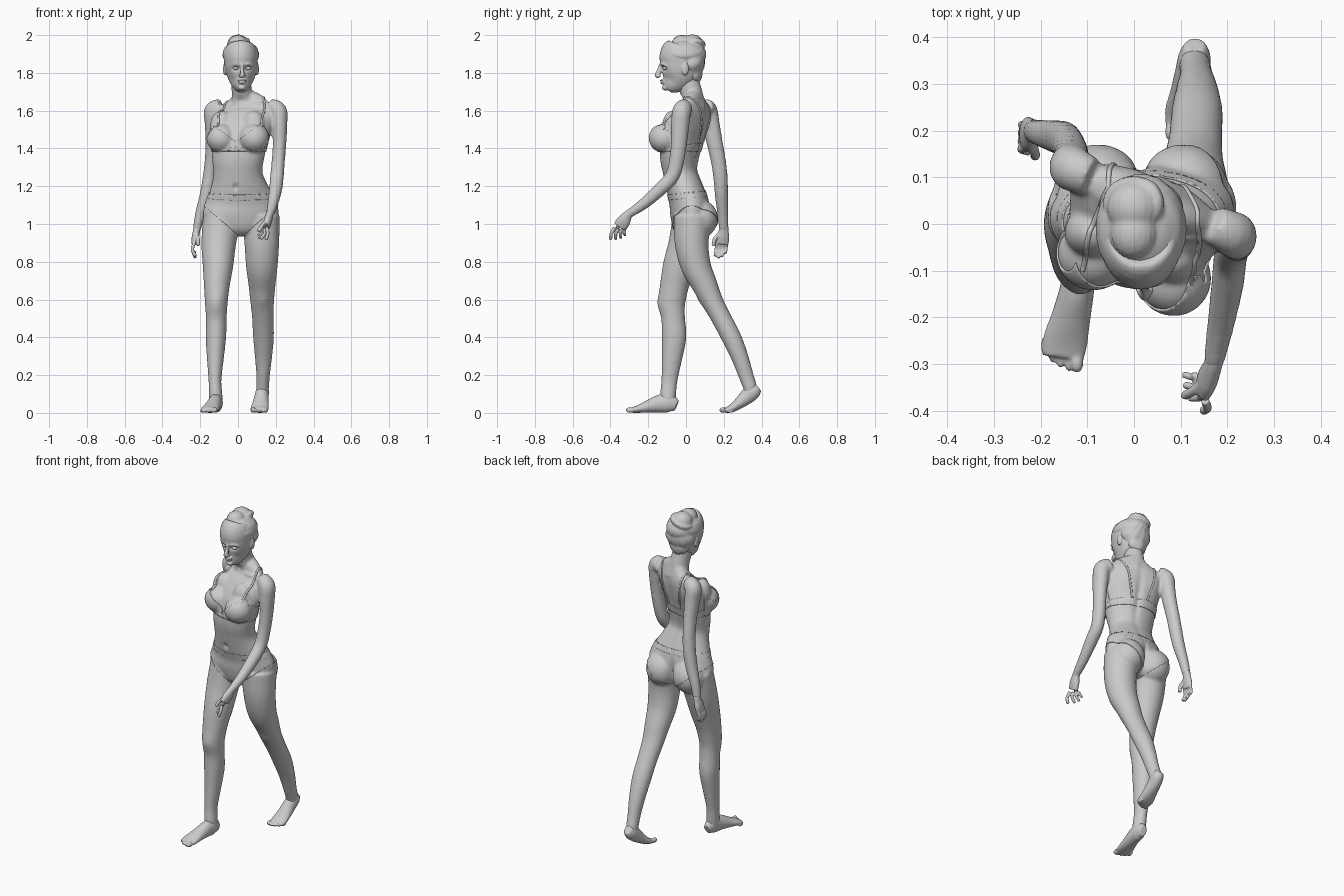
import bpy, bmesh
from math import sin, cos, pi, radians, exp
from mathutils import Vector, Matrix
from mathutils.bvhtree import BVHTree


def spline(pts, sub=5):
    """Catmull-Rom resampling of tuples of any length."""
    p = [pts[0]] + list(pts) + [pts[-1]]
    out = []
    for a, b, c, d in zip(p, p[1:], p[2:], p[3:]):
        for k in range(sub):
            t = k / sub
            out.append([.5 * (2*j + (k2 - i)*t + (2*i - 5*j + 4*k2 - l)*t*t + (3*j - i - 3*k2 + l)*t**3)
                        for i, j, k2, l in zip(a, b, c, d)])
    return out + [list(pts[-1])]


def loft(bm, pts, n=28):
    """Closed tube through (x, y, z, rx, ry, twist) sections."""
    s = spline([tuple(p) + (0,) * (6 - len(p)) for p in pts])
    cs = [Vector(p[:3]) for p in s]
    rings = []
    for i, p in enumerate(s):
        t = (cs[min(i + 1, len(s) - 1)] - cs[max(i - 1, 0)]).normalized()
        a = radians(p[5])
        u = Vector((cos(a), sin(a), 0))
        u = (u - t * u.dot(t)).normalized()
        v = t.cross(u)
        rings.append([bm.verts.new(cs[i] + u * p[3] * cos(2*pi*k/n) + v * p[4] * sin(2*pi*k/n)) for k in range(n)])
    for r, q in zip(rings, rings[1:]):
        for k in range(n):
            bm.faces.new((r[k], r[(k + 1) % n], q[(k + 1) % n], q[k]))
    bm.faces.new(rings[0][::-1])
    bm.faces.new(rings[-1])


def tube(bm, pts, r):
    loft(bm, [(*p, r, r) for p in pts], 12)


def ball(bm, c, r):
    bmesh.ops.create_uvsphere(bm, u_segments=28, v_segments=18, radius=1,
                              matrix=Matrix.Translation(c) @ Matrix.Diagonal((*r, 1)))


def finish(name, bm, voxel=0, smooth=0, solid=0):
    if not solid:
        bmesh.ops.recalc_face_normals(bm, faces=bm.faces)
    me = bpy.data.meshes.new(name)
    bm.to_mesh(me)
    ob = bpy.data.objects.new(name, me)
    bpy.context.collection.objects.link(ob)
    if voxel:
        m = ob.modifiers.new("fuse", 'REMESH')
        m.mode, m.voxel_size = 'VOXEL', voxel
    if smooth:
        m = ob.modifiers.new("soften", 'SMOOTH')
        m.factor, m.iterations = .5, smooth
    if solid:
        m = ob.modifiers.new("cloth", 'SOLIDIFY')
        m.thickness, m.offset = solid, -1
    dg = bpy.context.evaluated_depsgraph_get()
    ob.data = bpy.data.meshes.new_from_object(ob.evaluated_get(dg))
    ob.modifiers.clear()
    ob.data.polygons.foreach_set("use_smooth", [True] * len(ob.data.polygons))
    return ob


def press(ob, c, size, push):
    """Soft dent or bulge: size is the falloff radius per axis."""
    c, push = Vector(c), Vector(push)
    for v in ob.data.vertices:
        d = v.co - c
        q = sum((d[i] / size[i]) ** 2 for i in range(3))
        if q < 6:
            v.co += push * exp(-q)


# torso, legs and neck
def trunk():
    bm = bmesh.new()
    loft(bm, [(.015, .03, .945, .05, .045, 5), (.015, .025, .98, .15, .085, 5), (.015, .022, 1.05, .2, .1, 5),
              (.012, .015, 1.12, .185, .1, 3), (.005, -.01, 1.2, .15, .095, 0), (0, -.03, 1.27, .13, .09, -6),
              (0, -.035, 1.35, .14, .1, -14), (.01, -.02, 1.45, .155, .105, -20), (.025, .015, 1.54, .17, .088, -22),
              (.035, .04, 1.6, .165, .066, -22), (.035, .045, 1.65, .12, .048, -22), (.025, .04, 1.69, .055, .045, -15)], 48)
    loft(bm, [(.03, .05, 1.6, .075, .06), (.022, .033, 1.68, .055, .058), (.016, .012, 1.75, .053, .06),
              (.015, .0, 1.83, .05, .06)])
    for x, y in ((.085, -.117), (-.087, -.062)):           # bust
        ball(bm, (x, y, 1.455), (.077, .077, .075))
        ball(bm, (x, y + .045, 1.515), (.062, .055, .085))
    for x in (.107, -.077):                                # buttocks
        ball(bm, (x, .073, 1.025), (.095, .094, .1))
    loft(bm, [(-.085, .03, 1.04, .1, .1), (-.102, 0, .9, .092, .092), (-.106, -.035, .78, .081, .087),
              (-.112, -.06, .68, .069, .077), (-.115, -.075, .58, .06, .071), (-.115, -.068, .5, .055, .063),
              (-.117, -.063, .4, .054, .065), (-.12, -.075, .28, .044, .053), (-.122, -.088, .17, .034, .043),
              (-.118, -.095, .09, .036, .042), (-.117, -.095, .04, .033, .038)])
    loft(bm, [(.12, .035, 1.04, .1, .1), (.126, .03, .9, .092, .09), (.126, .052, .78, .084, .08),
              (.127, .098, .68, .072, .068), (.128, .14, .59, .063, .057), (.132, .188, .5, .057, .053),
              (.135, .24, .4, .055, .052), (.135, .283, .3, .046, .046), (.133, .317, .2, .036, .04),
              (.13, .34, .13, .034, .036), (.128, .335, .09, .03, .03)])
    return bm


cloth_base = trunk()
body_bm = trunk()
# arms: one swings forward, one back
loft(body_bm, [(.17, 0, 1.62, .04, .045), (.212, -.022, 1.6, .047, .05), (.22, -.03, 1.53, .041, .049),
               (.22, -.037, 1.43, .036, .043), (.213, -.05, 1.33, .035, .04), (.206, -.075, 1.25, .036, .038),
               (.2, -.13, 1.19, .035, .036), (.185, -.22, 1.11, .029, .03), (.17, -.3, 1.055, .022, .023)])
loft(body_bm, [(-.09, .1, 1.62, .04, .045), (-.132, .118, 1.6, .047, .049), (-.135, .13, 1.53, .041, .048),
               (-.135, .152, 1.43, .037, .043), (-.142, .172, 1.33, .035, .04), (-.152, .183, 1.24, .036, .038),
               (-.17, .188, 1.15, .034, .035), (-.2, .195, 1.05, .028, .029), (-.218, .2, .97, .021, .025)])
body = finish("body", body_bm, .0078, 8)
base = finish("cloth_base", cloth_base, .0078, 8)
for ob in (body, base):
    press(ob, (-.012, -.105, 1.195), (.012, .03, .016), (0, .012, 0))         # navel
    press(ob, (-.004, -.12, 1.31), (.012, .04, .07), (0, .004, 0))            # midline
    press(ob, (.035, .09, 1.42), (.018, .05, .16), (-.003, -.01, 0))          # spine
    press(ob, (.015, .13, 1.03), (.016, .08, .08), (0, -.02, 0))              # cleft
    press(ob, (.015, -.01, 1.655), (.022, .04, .022), (0, .012, 0))           # throat hollow
for s, c in ((1, (.1, -.025, 1.635)), (-1, (-.05, .035, 1.635))):
    press(body, c, (.05, .03, .009), (0, -.006, .004))                        # collar bones
press(body, (.12, .1, 1.53), (.04, .05, .06), (0, .012, 0))                   # shoulder blades
press(body, (-.06, .16, 1.53), (.04, .05, .06), (0, .012, 0))
press(body, (-.115, -.14, .585), (.03, .03, .04), (0, -.006, 0))              # knees
press(body, (.128, .085, .6), (.03, .03, .04), (0, -.006, 0))

# feet with toes
flat = [(-.11, -.05, .037, .022, .03), (-.115, -.09, .052, .035, .05), (-.122, -.14, .049, .037, .047),
        (-.135, -.2, .034, .042, .033), (-.147, -.25, .021, .048, .021), (-.152, -.285, .014, .045, .014)]
lifted = [(.13, .383, .135, .022, .025), (.13, .36, .117, .034, .04), (.125, .325, .088, .037, .041),
          (.12, .28, .05, .043, .03), (.114, .24, .023, .048, .021), (.11, .21, .014, .044, .014)]
for name, path, inner in (("front_foot", flat, 1), ("back_foot", lifted, -1)):
    bm = bmesh.new()
    loft(bm, path)
    x, y = path[-1][:2]
    for i in range(5):
        r = .015 if i == 0 else .0105 - .0006 * i
        ball(bm, (x + inner * (.03 - .0175 * i), y - .012 + .0022 * i * i, r), (r * .9, .022, r))
    for v in bm.verts:
        v.co.z = max(v.co.z, 0)
    finish(name, bm, .005, 2)

# hands
bm = bmesh.new()
loft(bm, [(.175, -.28, 1.068, .021, .021), (.168, -.305, 1.05, .02, .024), (.158, -.33, 1.015, .022, .036),
          (.15, -.35, .985, .018, .036)])
for i in range(4):
    k = Vector((.152 - .007 * i, -.378 + .019 * i, .982 - .005 * i))
    tip = Vector(((.147, -.4, .918), (.12, -.372, .92), (.108, -.345, .925), (.105, -.322, .94))[i])
    tube(bm, [k, k.lerp(tip, .5) + Vector((.008, -.006, 0)), tip], .0095 - .0006 * i)
tube(bm, [(.16, -.325, 1.025), (.13, -.355, .995), (.108, -.368, .96)], .0105)
finish("forward_hand", bm, .0042, 2)
bm = bmesh.new()
loft(bm, [(-.214, .2, .99, .021, .024), (-.219, .2, .965, .019, .026), (-.226, .194, .93, .019, .036),
          (-.232, .19, .895, .015, .035)])
for i in range(4):
    y, drop = .163 + .0175 * i, (.83, .82, .828, .845)[i]
    tube(bm, [(-.232, y, .9), (-.241, y - .003, .865), (-.225, y - .008, drop)], .0095 - .0005 * i)
tube(bm, [(-.22, .178, .95), (-.212, .152, .92), (-.212, .145, .885)], .0105)
finish("rear_hand", bm, .0042, 2)

# head with ears, nose and lips
bm = bmesh.new()
loft(bm, [(.02, -.095, 1.708, .018, .022), (.02, -.085, 1.722, .036, .042), (.018, -.06, 1.755, .06, .076),
          (.017, -.037, 1.8, .079, .103), (.015, -.025, 1.85, .088, .115), (.015, -.02, 1.9, .09, .115),
          (.015, -.002, 1.94, .072, .085), (.015, 0, 1.965, .04, .05)], 40)
loft(bm, [(.021, -.133, 1.845, .008, .01), (.022, -.142, 1.815, .009, .012), (.023, -.15, 1.788, .013, .015),
          (.023, -.143, 1.778, .01, .01)], 16)
for s in (-1, 1):
    ball(bm, (.023 + s * .011, -.142, 1.783), (.008, .011, .007))
    ball(bm, (.016 + s * .086, -.005, 1.82), (.009, .02, .033))
    tube(bm, [(.021 + s * .016, -.131, 1.842), (.021 + s * .035, -.124, 1.847), (.02 + s * .056, -.104, 1.838)], .007)
ball(bm, (.022, -.126, 1.759), (.024, .014, .006))
ball(bm, (.022, -.124, 1.748), (.02, .014, .007))
ball(bm, (.021, -.107, 1.722), (.021, .021, .015))
head = finish("head", bm, .0044, 3)
for s in (-1, 1):
    press(head, (.021 + s * .033, -.13, 1.824), (.02, .03, .012), (0, .014, 0))
    press(head, (.02 + s * .055, -.09, 1.765), (.02, .03, .025), (-s * .004, .003, 0))
press(head, (.022, -.138, 1.7535), (.022, .02, .003), (0, .005, 0))
bm = bmesh.new()
for s in (-1, 1):
    ball(bm, (.021 + s * .033, -.112, 1.824), (.015, .013, .009))
finish("eyes", bm)

# swept hair with a bun
bm = bmesh.new()
ball(bm, (.015, -.01, 1.897), (.097, .118, .077))
ball(bm, (.015, .03, 1.855), (.091, .07, .08))
ball(bm, (.015, .045, 1.8), (.06, .042, .06))
ball(bm, (.0, .035, 1.95), (.058, .058, .053))
ball(bm, (.0, -.02, 1.957), (.05, .055, .043))
tube(bm, [(.0 + .05 * cos(a), .045 + .042 * sin(a), 1.95 + .02 * cos(a)) for a in (i * pi / 4 for i in range(9))], .017)
hair = finish("hair", bm, .006, 3)
for v in hair.data.vertices:                               # combed strands
    d = v.co - Vector((.0, .03, 1.96))
    v.co += d * .01 * sin(20 * Vector((d.x, d.z + .0001)).angle_signed(Vector((0, 1)), 0))


# underwear cut from the body surface
def garment(name, planes):
    g = bmesh.new()
    g.from_mesh(base.data)
    for co, no in planes:                                  # removes the side the normal points to
        bmesh.ops.bisect_plane(g, geom=g.verts[:] + g.edges[:] + g.faces[:], plane_co=co, plane_no=no, clear_outer=True)
    g.normal_update()
    for v, n in [(v, v.normal.copy()) for v in g.verts]:
        v.co += n * .004
    finish(name, g, solid=.005)


garment("briefs", [((0, 0, 1.16), (0, -.1, 1)), ((.015, 0, .93), (.85, 0, -1)), ((.015, 0, .93), (-.85, 0, -1))])
garment("briefs_waistband", [((0, 0, 1.165), (0, -.1, 1)), ((0, 0, 1.135), (0, .1, -1))])
garment("bra_band", [((0, 0, 1.42), (0, -.1, 1)), ((0, 0, 1.385), (0, 0, -1))])
for s, name, x0, xs, y in ((1, "bra_cup_a", -.005, .125, -.03), (-1, "bra_cup_b", -.015, -.115, .02)):
    garment(name, [((x0, 0, 0), (-s, 0, 0)), ((0, y, 0), (0, 1, 0)), ((0, 0, 1.39), (0, 0, -1)),
                   ((x0, 0, 1.435), (-.75 * s, 0, 1)), ((xs, 0, 1.53), (1.5 * s, 0, 1))])

# shoulder straps laid on the body
tree = BVHTree.FromPolygons([v.co for v in body.data.vertices], [p.vertices for p in body.data.polygons])
for name, pts in (("strap_a", [(.125, -.14, 1.515), (.14, -.06, 1.61), (.135, .01, 1.67), (.12, .09, 1.6), (.085, .1, 1.42)]),
                  ("strap_b", [(-.11, -.1, 1.515), (-.09, .0, 1.61), (-.07, .08, 1.67), (-.045, .15, 1.6), (-.02, .14, 1.42)])):
    bm = bmesh.new()
    tube(bm, [tree.find_nearest(Vector(p))[0] for p in spline(pts, 6)], .0055)
    finish(name, bm)
bpy.data.objects.remove(base)
